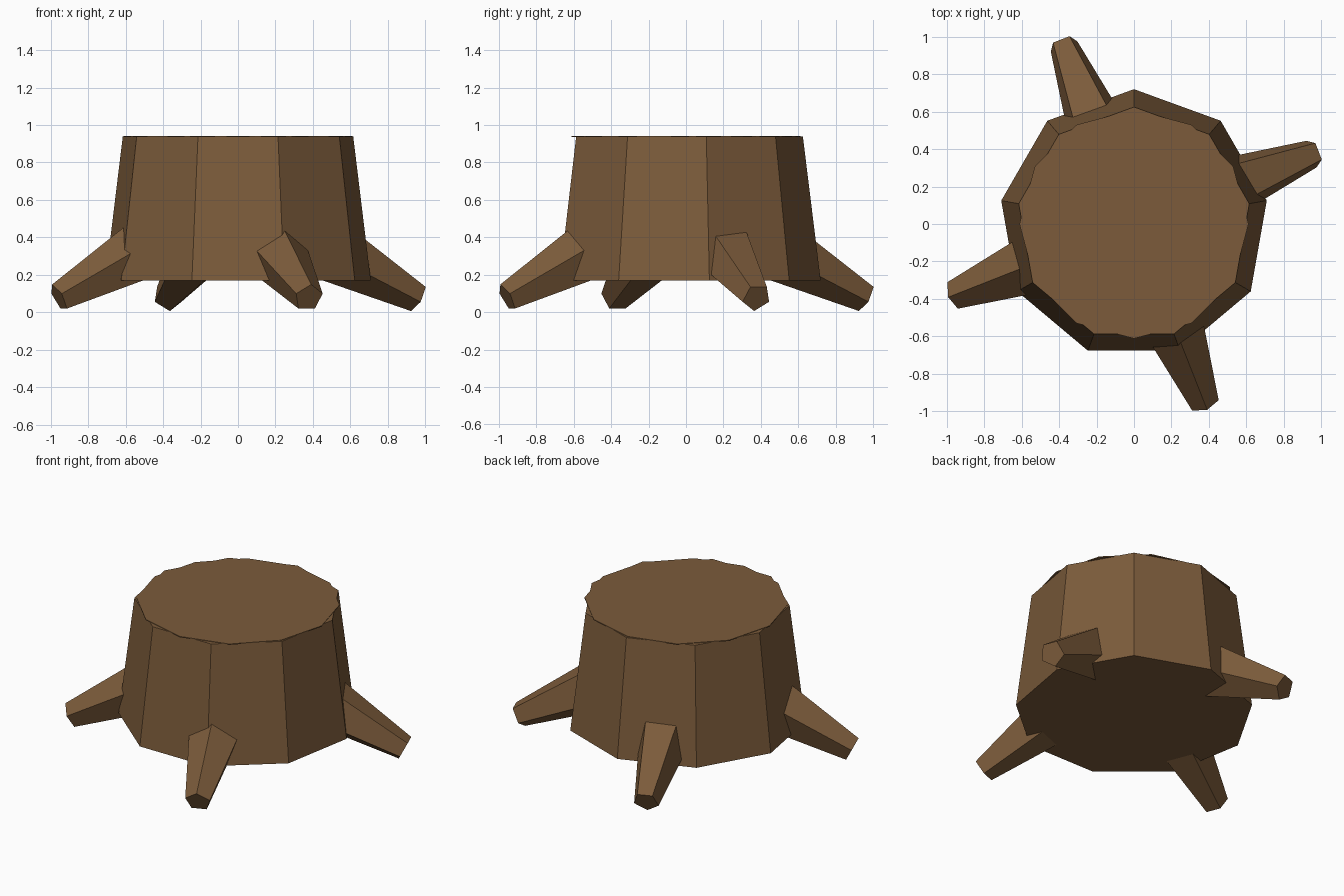
import bpy
import bmesh
import math
from mathutils import Vector

if "Cube" in bpy.data.objects:
    bpy.data.objects.remove(bpy.data.objects["Cube"], do_unlink=True)

bark = bpy.data.materials.new("bark_brown")
bark.use_nodes = True
colour = (0.2, 0.105, 0.043, 1)
bark.diffuse_color = colour
bark.node_tree.nodes["Principled BSDF"].inputs["Base Color"].default_value = colour


def ring(bm, centre, side, up, radius, sides, phase):
    """Regular polygon in the plane of side and up."""
    angles = [math.radians(phase) + math.tau * i / sides for i in range(sides)]
    return [bm.verts.new(centre + radius * (math.cos(a) * side + math.sin(a) * up))
            for a in angles]


def tapered_prism(name, start, end, r_start, r_end, sides, phase, side):
    """Closed flat-shaded prism that runs from start to end."""
    start, end = Vector(start), Vector(end)
    up = (end - start).normalized().cross(side)
    bm = bmesh.new()
    a = ring(bm, start, side, up, r_start, sides, phase)
    b = ring(bm, end, side, up, r_end, sides, phase)
    bm.faces.new(a)
    bm.faces.new(b)
    for i in range(sides):
        j = (i + 1) % sides
        bm.faces.new((a[i], a[j], b[j], b[i]))
    bmesh.ops.recalc_face_normals(bm, faces=bm.faces)
    mesh = bpy.data.meshes.new(name)
    bm.to_mesh(mesh)
    bm.free()
    mesh.materials.append(bark)
    obj = bpy.data.objects.new(name, mesh)
    bpy.context.collection.objects.link(obj)
    return obj


# Trunk and the thin cut surface on top
x_axis = Vector((1, 0, 0))
tapered_prism("trunk", (0, 0, 0.17), (0, 0, 0.938), 0.72, 0.625, 9, 90, x_axis)
tapered_prism("cut_top", (0, 0, 0.935), (0, 0, 0.941), 0.612, 0.612, 12, 90, x_axis)

# Four roots, sloping down and outwards; left and back ones have a flat top
heading = math.radians(21.5)
roots = [("left_root", 0, -90), ("back_root", 90, -90),
         ("right_root", 180, 90), ("front_root", 270, 90)]
for name, turn, phase in roots:
    a = heading + math.radians(turn)
    out = Vector((math.cos(a), math.sin(a), 0))
    side = Vector((-math.sin(a), math.cos(a), 0))
    base = out * 0.49 + Vector((0, 0, 0.355))
    tip = out * 1.03 + Vector((0, 0, 0.077))
    # The cross product points down the slope, so the side axis is flipped
    tapered_prism(name, base, tip, 0.18, 0.08, 5, phase, side)
